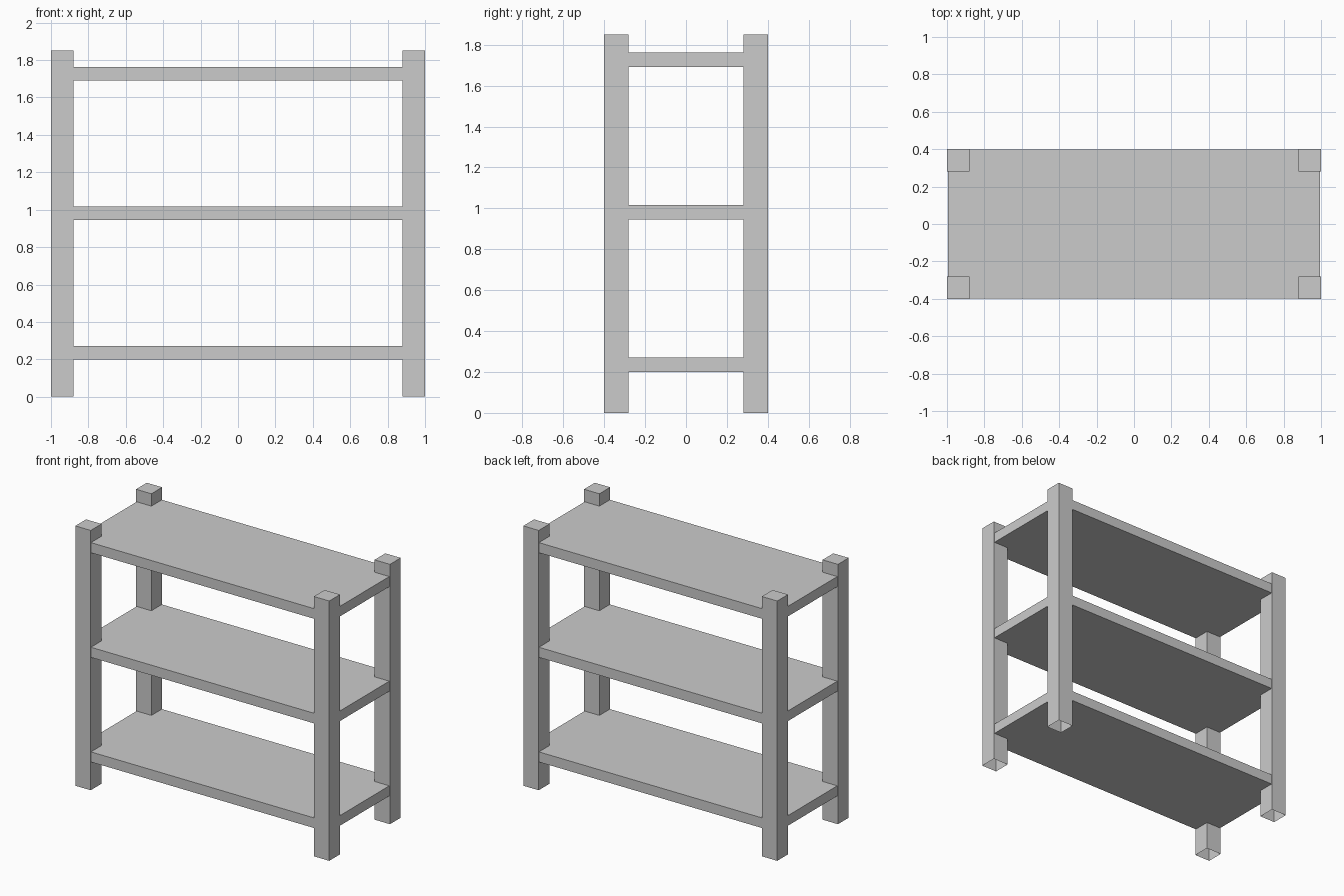
import bpy
import bmesh

if "Cube" in bpy.data.objects:
    bpy.data.objects.remove(bpy.data.objects["Cube"])


def box(name, lo, hi, open_bottom=False):
    """Axis-aligned box between two corners, optionally without its underside."""
    bm = bmesh.new()
    bmesh.ops.create_cube(bm, size=1.0)
    for v in bm.verts:
        for i in range(3):
            v.co[i] = lo[i] if v.co[i] < 0 else hi[i]
    if open_bottom:
        bm.normal_update()
        under = [f for f in bm.faces if f.normal.z < -0.5]
        bmesh.ops.delete(bm, geom=under, context='FACES_ONLY')
    mesh = bpy.data.meshes.new(name)
    bm.to_mesh(mesh)
    bm.free()
    obj = bpy.data.objects.new(name, mesh)
    bpy.context.collection.objects.link(obj)
    return obj


HALF_X, HALF_Y, HEIGHT, POST = 1.0, 0.402, 1.85, 0.121

# Corner posts, open at the foot
for side, x in (("left", -HALF_X), ("right", HALF_X - POST)):
    for end, y in (("front", -HALF_Y), ("back", HALF_Y - POST)):
        box(f"{end}_{side}_post", (x, y, 0), (x + POST, y + POST, HEIGHT), open_bottom=True)

# Shelves, set just inside the outer faces of the posts
for level, z in (("bottom", 0.20), ("middle", 0.945), ("top", 1.69)):
    box(f"{level}_shelf", (-0.995, -0.399, z), (0.995, 0.399, z + 0.072))
